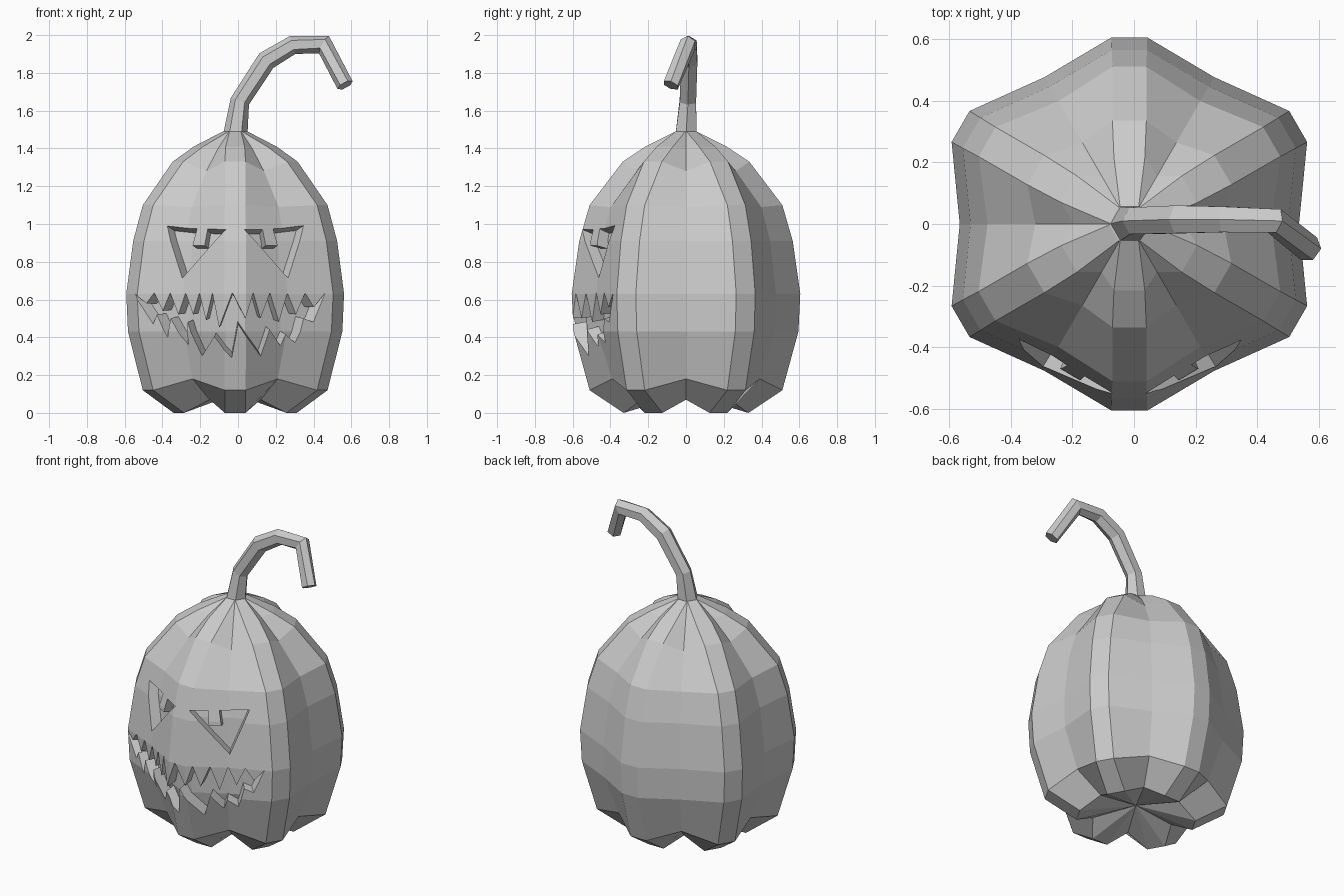
import bpy, bmesh, math
from mathutils import Vector

cube = bpy.data.objects.get("Cube")
if cube:
    bpy.data.objects.remove(cube, do_unlink=True)

grey = bpy.data.materials.new("plain grey")
grey.use_nodes = True
grey.diffuse_color = (0.6, 0.6, 0.6, 1)
grey.node_tree.nodes["Principled BSDF"].inputs["Base Color"].default_value = (0.6, 0.6, 0.6, 1)

AXIS = -0.015  # x of the body's upright axis

# rib radius, rib height, rib half width, valley radius, valley height
RINGS = [
    (.33, 0, .055, .27, .07), (.51, .12, .055, .45, .18),
    (.595, .43, .058, .545, .43), (.605, .63, .058, .55, .63),
    (.565, .91, .057, .515, .91), (.51, 1.1, .055, .46, 1.09),
    (.335, 1.33, .055, .305, 1.28), (.215, 1.41, .05, .18, 1.4),
    (.055, 1.49, .03, .063, 1.49)]


def finish(name, bm):
    bmesh.ops.recalc_face_normals(bm, faces=bm.faces)
    mesh = bpy.data.meshes.new(name)
    bm.to_mesh(mesh)
    bm.free()
    mesh.materials.append(grey)
    obj = bpy.data.objects.new(name, mesh)
    bpy.context.collection.objects.link(obj)
    return obj


def bridge(bm, rings):
    for a, b in zip(rings, rings[1:]):
        n = len(a)
        for i in range(n):
            j = (i + 1) % n
            bm.faces.new((a[i], a[j], b[j], b[i]))


def make_body(name, scale):
    """Six flat ribs with shallow valleys between them."""
    bm = bmesh.new()
    rings = []
    for rib, rz, half, valley, vz in RINGS:
        ring = []
        for k in range(6):
            a = math.radians(90 + 60 * k)
            out = Vector((math.cos(a), math.sin(a), 0))
            side = Vector((-out.y, out.x, 0))
            r = rib * (1 if k % 3 == 0 else 1.045)
            b = a + math.radians(30)
            points = [out * r - side * half, out * r + side * half,
                      Vector((math.cos(b), math.sin(b), 0)) * valley]
            for p, z in zip(points, (rz, rz, vz)):
                ring.append(bm.verts.new((AXIS + p.x * scale, p.y * scale, z)))
        rings.append(ring)
    bridge(bm, rings)
    bm.faces.new(rings[-1])
    pole = bm.verts.new((AXIS, 0, .1))
    for i, v in enumerate(rings[0]):
        bm.faces.new((pole, rings[0][(i + 1) % len(rings[0])], v))
    return finish(name, bm)


def make_cutter(name, outline, front, apex_z):
    """Wedge whose sides all run towards a point on the body's axis."""
    bm = bmesh.new()
    rings = []
    for y in (-1.0, -0.15):
        ring = []
        for x, z in outline:
            u = x - AXIS
            surface = -front + .53 * max(0, abs(u) - .055)
            k = y / surface
            ring.append(bm.verts.new((AXIS + u * k, y, apex_z + (z - apex_z) * k)))
        rings.append(ring)
    bridge(bm, rings)
    for ring in rings:
        bm.faces.new(ring)
    obj = finish(name, bm)
    obj.hide_render = True
    return obj


def subtract(obj, cutter):
    mod = obj.modifiers.new("cut", 'BOOLEAN')
    mod.operation = 'DIFFERENCE'
    mod.solver = 'EXACT'
    mod.object = cutter
    bpy.context.view_layer.objects.active = obj
    bpy.ops.object.modifier_apply(modifier=mod.name)


# Eye: a triangle with a pupil hanging from its upper edge
eye = [(-.39, 1.0), (-.225, .985), (-.24, .885), (-.175, .885),
       (-.165, .98), (-.065, .975), (-.285, .715)]
eye_mirrored = [(2 * AXIS - x, z) for x, z in eye]

# Mouth: upper teeth hang from a level line, lower teeth follow a grin
left, right, lip = -.545, .455, .635
tips = [(-.48, .58), (-.4, .54), (-.32, .52), (-.24, .52), (-.17, .49), (-.1, .45),
        (.04, .5), (.12, .5), (.22, .48), (.31, .52), (.4, .56)]
upper = [(left, lip)]
for i, tip in enumerate(tips):
    upper.append(tip)
    if i + 1 < len(tips):
        upper.append(((tip[0] + tips[i + 1][0]) / 2, lip))
lower = [(-.45, .47), (-.43, .52), (-.38, .395), (-.36, .5), (-.28, .345), (-.27, .48),
         (-.21, .27), (-.13, .4), (-.035, .27), (0, .47), (.13, .28), (.17, .44),
         (.24, .34), (.26, .41), (.32, .36), (.35, .5), (.4, .48)]
mouth = upper + [(right, lip)] + lower[::-1]

# Carve the face to an even depth
body = make_body("pumpkin_body", 1)
core = make_body("core_helper", .88)
core.hide_render = True
for name, outline, front, apex in (("right_eye_cutter", eye, .56, .75),
                                   ("left_eye_cutter", eye_mirrored, .56, .75),
                                   ("mouth_cutter", mouth, .6, .58)):
    cutter = make_cutter(name, outline, front, apex)
    subtract(cutter, core)
    subtract(body, cutter)
    bpy.data.objects.remove(cutter, do_unlink=True)
bpy.data.objects.remove(core, do_unlink=True)

# Stem: a six-sided tube that curls over
path = [((-.015, 0, 1.47), .065), ((.01, .01, 1.65), .05), ((.15, .015, 1.865), .052),
        ((.29, .015, 1.948), .048), ((.455, .01, 1.95), .045), ((.567, -.08, 1.735), .045)]
centres = [Vector(p) for p, r in path]
bm = bmesh.new()
rings = []
for i, (p, r) in enumerate(path):
    before = (centres[i] - centres[max(i - 1, 0)]).normalized()
    after = (centres[min(i + 1, len(path) - 1)] - centres[i]).normalized()
    along = Vector((0, 0, 1)) if i == 0 else (before + after).normalized()
    side = Vector((0, 1, 0))
    side = (side - along * side.dot(along)).normalized()
    up = side.cross(along)
    miter = 1 / max(along.dot(before), .6) if 0 < i < len(path) - 1 else 1
    ring = []
    for k in range(6):
        a = math.radians(60 * k)
        ring.append(bm.verts.new(centres[i] + up * (r * miter * math.cos(a))
                                 + side * (r * math.sin(a))))
    rings.append(ring)
bridge(bm, rings)
bm.faces.new(rings[0])
bm.faces.new(rings[-1])
finish("stem", bm)
